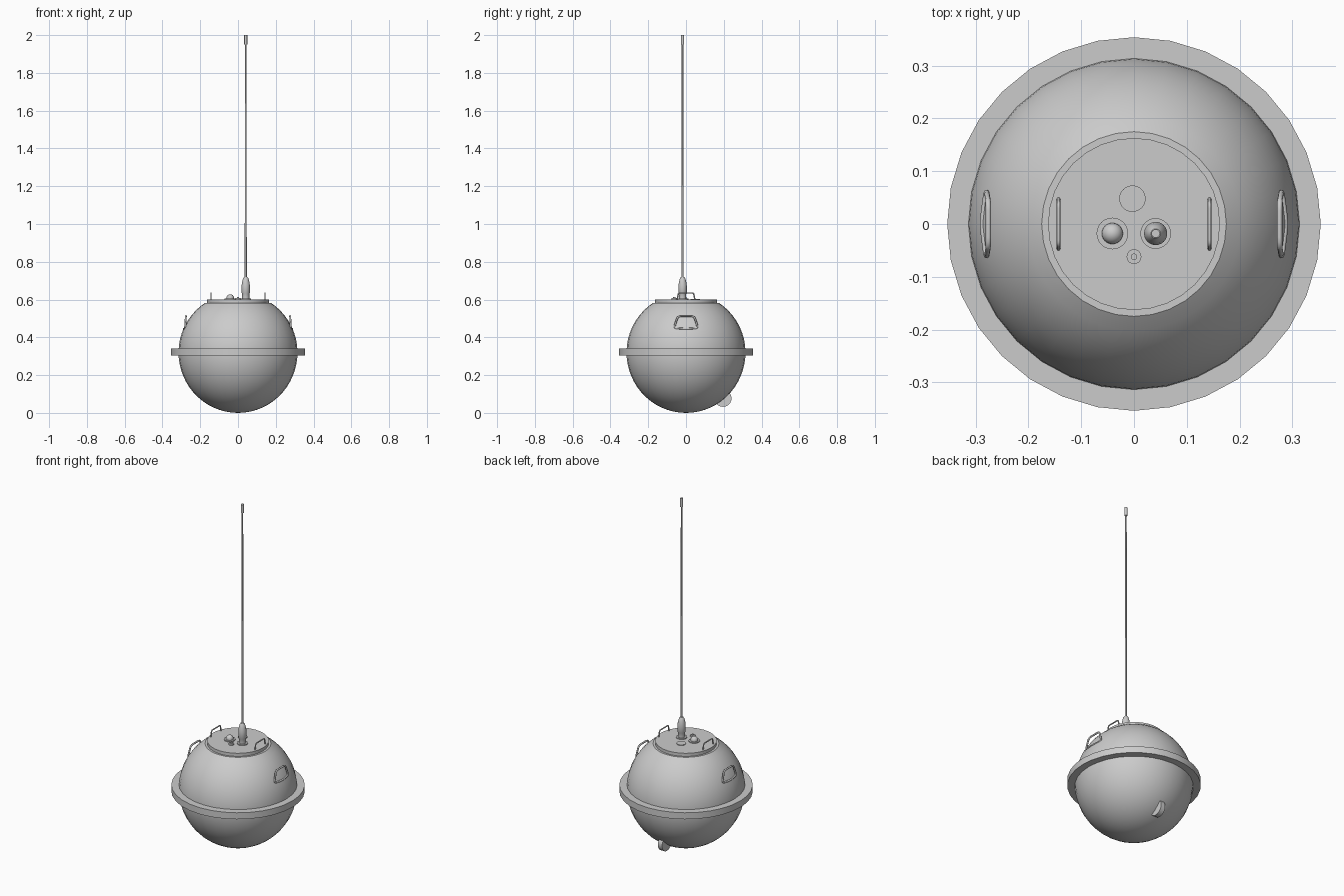
import bpy, bmesh, math
from mathutils import Vector

if "Cube" in bpy.data.objects:
    bpy.data.objects.remove(bpy.data.objects["Cube"])


def finish(name, bm, loc=(0, 0, 0), angle=32):
    bmesh.ops.remove_doubles(bm, verts=bm.verts[:], dist=1e-5)
    bmesh.ops.recalc_face_normals(bm, faces=bm.faces[:])
    me = bpy.data.meshes.new(name)
    bm.to_mesh(me)
    bm.free()
    ob = bpy.data.objects.new(name, me)
    ob.location = loc
    bpy.context.collection.objects.link(ob)
    bpy.ops.object.select_all(action='DESELECT')
    ob.select_set(True)
    bpy.context.view_layer.objects.active = ob
    bpy.ops.object.shade_smooth_by_angle(angle=math.radians(angle))
    return ob


def lathe(name, profile, loc=(0, 0, 0), sides=32, closed=False):
    """Revolve (radius, z) points about z."""
    bm = bmesh.new()
    pts = profile + profile[:1] if closed else profile
    rings = [[bm.verts.new((r * math.cos(2 * math.pi * i / sides),
                            r * math.sin(2 * math.pi * i / sides), z))
              for i in range(sides)] if r > 0 else [bm.verts.new((0, 0, z))]
             for r, z in pts]
    for a, b in zip(rings, rings[1:]):
        for i in range(sides):
            j = (i + 1) % sides
            quad = [a[i % len(a)], a[j % len(a)], b[j % len(b)], b[i % len(b)]]
            bm.faces.new(list(dict.fromkeys(quad)))
    return finish(name, bm, loc)


def rounded(pts, r, closed, steps=4):
    """Round the corners of a path with small quadratic arcs."""
    out = []
    n = len(pts)
    for i, p in enumerate(pts):
        p = Vector(p)
        if not closed and i in (0, n - 1):
            out.append(p)
            continue
        a, b = Vector(pts[i - 1]), Vector(pts[(i + 1) % n])
        s = p + (a - p).normalized() * r
        e = p + (b - p).normalized() * r
        for k in range(steps + 1):
            t = k / steps
            out.append(s * (1 - t) ** 2 + p * 2 * t * (1 - t) + e * t * t)
    return out


def tube(name, pts, radius, closed=False, sides=8):
    """Sweep a round bar along a path lying roughly in the yz plane."""
    bm = bmesh.new()
    n = len(pts)
    rings = []
    for i, p in enumerate(pts):
        a = pts[i - 1] if closed or i > 0 else p
        b = pts[(i + 1) % n] if closed or i < n - 1 else p
        t = (b - a).normalized()
        side = t.cross(Vector((1, 0, 0))).normalized()
        out = side.cross(t)
        rings.append([bm.verts.new(p + radius * (math.cos(q) * side + math.sin(q) * out))
                      for q in (2 * math.pi * k / sides for k in range(sides))])
    for i in range(n if closed else n - 1):
        a, b = rings[i], rings[(i + 1) % n]
        for k in range(sides):
            m = (k + 1) % sides
            bm.faces.new((a[k], a[m], b[m], b[k]))
    if not closed:
        bm.faces.new(rings[0])
        bm.faces.new(rings[-1])
    return finish(name, bm, angle=60)


# Spherical hull, cut flat at the top
R, CZ = 0.315, 0.32
hull = [(0, 0)]
top = math.acos(0.175 / R)
for i in range(1, 25):
    a = -math.pi / 2 + (top + math.pi / 2) * i / 24
    hull.append((R * math.cos(a), CZ + (R if a > 0 else 0.32) * math.sin(a)))
hull.append((0, hull[-1][1]))
lathe("hull", hull)

# Equatorial bumper ring
lathe("bumper_ring", [(0.30, 0.303), (0.354, 0.303), (0.354, 0.341), (0.30, 0.341)], closed=True)

# Top hatch
lathe("hatch_lid", [(0, 0.575), (0.163, 0.575), (0.163, 0.6), (0, 0.6)])

# Fittings on the hatch
lathe("round_plate", [(0, 0.597), (0.025, 0.597), (0.025, 0.604), (0, 0.604)], (-0.003, 0.048, 0))
dome = [(0, 0.597), (0.03, 0.597), (0.03, 0.605), (0.02, 0.605)]
dome += [(0.02 * math.cos(a), 0.608 + 0.02 * math.sin(a))
         for a in (math.pi / 2 * k / 6 for k in range(6))] + [(0, 0.628)]
lathe("light_dome", dome, (-0.041, -0.018, 0), 24)
lathe("pressure_plug", [(0, 0.597), (0.014, 0.597), (0.014, 0.608), (0.006, 0.608),
                        (0.006, 0.613), (0, 0.613)], (0, -0.062, 0), 20)

# Whip antenna: collar, flexible boot, rod and tip
AX = (0.041, -0.018, 0)
lathe("antenna_boot", [(0, 0.597), (0.029, 0.597), (0.029, 0.605), (0.019, 0.605), (0.019, 0.63),
                       (0.022, 0.636), (0.022, 0.675), (0.019, 0.695), (0.014, 0.712),
                       (0.009, 0.72), (0, 0.72)], AX, 24)
lathe("antenna_rod", [(0, 0.71), (0.0055, 0.71), (0.0045, 1.96), (0, 1.96)], AX, 12)
lathe("antenna_tip", [(0, 1.95), (0.008, 1.95), (0.008, 2.0), (0, 2.0)], AX, 12)

# Paired lifting handles on hull and hatch
for s, side in ((-1, "left"), (1, "right")):
    loop = [(s * 0.276, -0.043, 0.513), (s * 0.276, 0.043, 0.513), (s * 0.280, 0.064, 0.448),
            (s * 0.288, 0, 0.445), (s * 0.280, -0.064, 0.448)]
    tube(side + "_hull_handle", rounded(loop, 0.018, True), 0.005, True)
    bar = [(s * 0.143, -0.048, 0.595), (s * 0.143, -0.04, 0.635),
           (s * 0.143, 0.04, 0.635), (s * 0.143, 0.048, 0.595)]
    tube(side + "_hatch_handle", rounded(bar, 0.01, False), 0.0035)

# Round mooring lug low on the back
lug = lathe("mooring_lug", [(0, -0.014), (0.045, -0.014), (0.045, 0.014), (0, 0.014)],
            (0, 0.196, 0.077), 24)
lug.rotation_euler = (0, math.pi / 2, 0)
